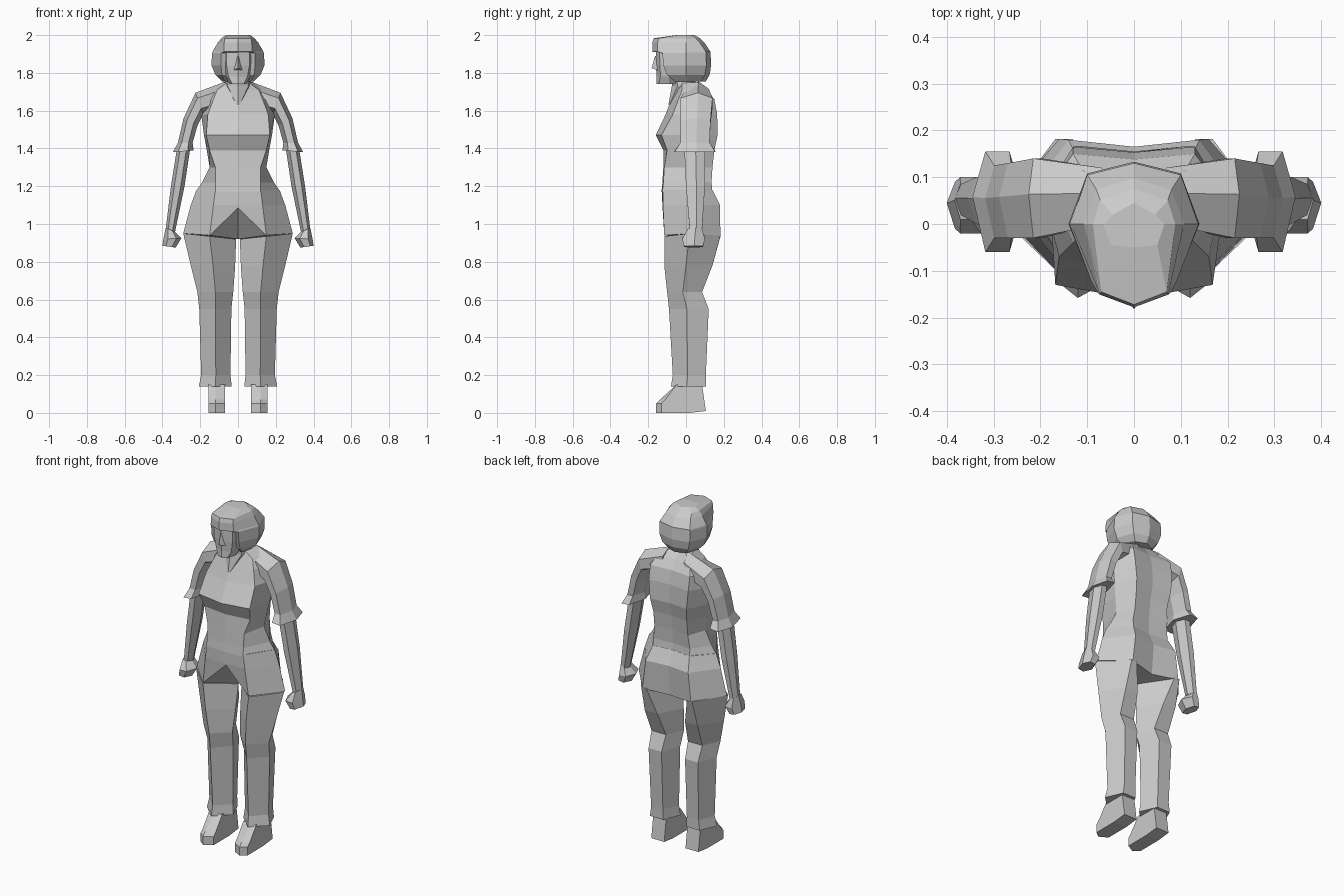
import bpy, bmesh


def loft(name, rings, tip=None):
    """Skin a stack of equal-sized rings; the last end may close to a point."""
    bm = bmesh.new()
    vs = [[bm.verts.new(p) for p in r] for r in rings]
    n = len(vs[0])
    for a, b in zip(vs, vs[1:]):
        for i in range(n):
            j = (i + 1) % n
            bm.faces.new((a[i], a[j], b[j], b[i]))
    bm.faces.new(vs[0])
    if tip:
        t = bm.verts.new(tip)
        for i in range(n):
            bm.faces.new((vs[-1][i], vs[-1][(i + 1) % n], t))
    else:
        bm.faces.new(vs[-1])
    bmesh.ops.recalc_face_normals(bm, faces=bm.faces)
    me = bpy.data.meshes.new(name)
    bm.to_mesh(me)
    bm.free()
    ob = bpy.data.objects.new(name, me)
    bpy.context.collection.objects.link(ob)
    return ob


def mirrored(half):
    """Complete a half outline that runs from front centre to back centre."""
    return half + [(-x, y, z) for x, y, z in half[-2:0:-1]]


def body(z, f, xf, yf, w, ym, xb, b, spine=0.0):
    """Eight-sided level ring: front centre, front corner, side, back corner, spine."""
    return mirrored([(0, f, z), (xf, yf, z), (w, ym, z), (xb, b, z), (0, b + spine, z)])


HEX = [(0, .5), (.28, 0), (.75, 0), (1, .55), (.75, 1), (.28, 1)]
PENTA = [(0, .45), (.5, 0), (1, .45), (.75, 1), (.25, 1)]


def limb_ring(s, pattern, xi, zi, xo, zo, f, b, back=1.0):
    """Tilted ring from inner edge to outer edge; back scales the rear width."""
    ring = []
    for u, v in pattern:
        if v == 1:
            u = .5 + (u - .5) * back
        ring.append((s * (xi + (xo - xi) * u), f + (b - f) * v, zi + (zo - zi) * u))
    return ring


def limb(name, rows, pattern):
    for side, s in (("right", 1), ("left", -1)):
        loft(side + "_" + name, [limb_ring(s, pattern, *r) for r in rows])


# Shirt body with bust and waist
loft("shirt", [body(*r, spine=-.012) for r in [
    (1.17, -.13, .12, -.125, .225, .03, .12, .14),
    (1.22, -.125, .12, -.12, .19, .03, .12, .135),
    (1.30, -.12, .12, -.115, .15, .03, .11, .14),
    (1.39, -.12, .15, -.10, .165, .04, .11, .15),
    (1.47, -.16, .168, -.13, .18, .05, .12, .167),
    (1.58, -.108, .16, -.07, .195, .06, .13, .165),
    (1.66, -.078, .13, -.04, .19, .07, .13, .15),
    (1.71, -.06, .11, -.02, .14, .07, .11, .115),
    (1.75, -.05, .055, -.02, .08, .06, .05, .075)]])

# Trouser hips, with the front rising to the crotch fold
hips = [body(1.18, -.128, .12, -.122, .22, .03, .12, .14, -.012),
        body(1.10, -.125, .13, -.122, .25, .03, .14, .18, -.015),
        mirrored([(0, -.115, 1.085), (.15, -.115, .94), (.29, .03, .95),
                  (.16, .182, .93), (0, .15, .92)])]
loft("trouser_hips", hips, tip=(0, .03, .92))

# Trouser legs
limb("trouser_leg", [
    (.01, .92, .29, .95, -.115, .182, .25),
    (.015, .78, .25, .78, -.115, .14, .7),
    (.025, .64, .215, .64, -.10, .085),
    (.035, .55, .205, .55, -.09, .12),
    (.04, .20, .195, .20, -.07, .105),
    (.033, .14, .207, .14, -.08, .105)], PENTA)

# Shoulders and flared short sleeves
limb("sleeve", [
    (.08, 1.60, .065, 1.755, .0, .12),
    (.185, 1.58, .225, 1.695, -.03, .14),
    (.215, 1.52, .288, 1.56, -.03, .13),
    (.24, 1.43, .318, 1.43, -.03, .125),
    (.235, 1.39, .345, 1.38, -.06, .155)], HEX)

# Forearms
limb("forearm", [
    (.25, 1.42, .32, 1.42, -.01, .10),
    (.283, 1.20, .355, 1.20, .0, .10),
    (.333, .96, .383, .97, .02, .085)], HEX)

# Closed hands
limb("hand", [
    (.335, .96, .383, .98, .01, .085),
    (.30, .925, .395, .92, -.02, .10),
    (.33, .875, .40, .885, -.01, .09)], HEX)

# Shoes from a side profile, longest at the middle of the toe
shoe = [(-.13, 0), (-.13, .05), (-.11, .07), (-.05, .15), (.085, .15),
        (.105, .01), (.02, 0)]
for side, s in (("right", 1), ("left", -1)):
    loft(side + "_shoe", [[(s * x, y - (toe if y < -.1 else 0), z) for y, z in shoe]
                          for x, toe in ((.07, 0), (.12, .028), (.155, 0))])

# Neck with the pointed neckline
loft("neck", [body(*r) for r in [
    (1.63, -.093, .008, -.088, .02, .0, .02, .04),
    (1.73, -.075, .055, -.045, .07, .0, .05, .05),
    (1.79, -.075, .05, -.05, .06, .0, .05, .05)]])

# Face
loft("face", [body(*r) for r in [
    (1.74, -.155, .03, -.145, .045, -.09, .03, -.06),
    (1.78, -.155, .05, -.135, .065, -.09, .05, 0),
    (1.84, -.16, .06, -.138, .075, -.09, .05, 0),
    (1.92, -.16, .06, -.14, .08, -.09, .05, 0)]])

# Nose wedge
loft("nose", [[(-.022, -.15, 1.815), (.022, -.15, 1.815), (0, -.182, 1.825)],
              [(-.008, -.15, 1.89), (.008, -.15, 1.89), (0, -.164, 1.89)]])

# Bobbed hair with an overhanging fringe
loft("hair", [body(*r, spine=.025) for r in [
    (1.755, -.05, .07, -.06, .085, .01, .06, .08),
    (1.79, -.09, .085, -.10, .12, .0, .085, .10),
    (1.84, -.10, .09, -.12, .14, .0, .10, .108),
    (1.905, -.13, .09, -.125, .138, .0, .10, .105),
    (1.912, -.178, .075, -.15, .135, .0, .10, .105),
    (1.96, -.178, .073, -.15, .107, .0, .08, .073),
    (1.983, -.172, .07, -.145, .088, .0, .072, .05),
    (2.0, -.05, .05, -.045, .065, .0, .045, .02)]])
